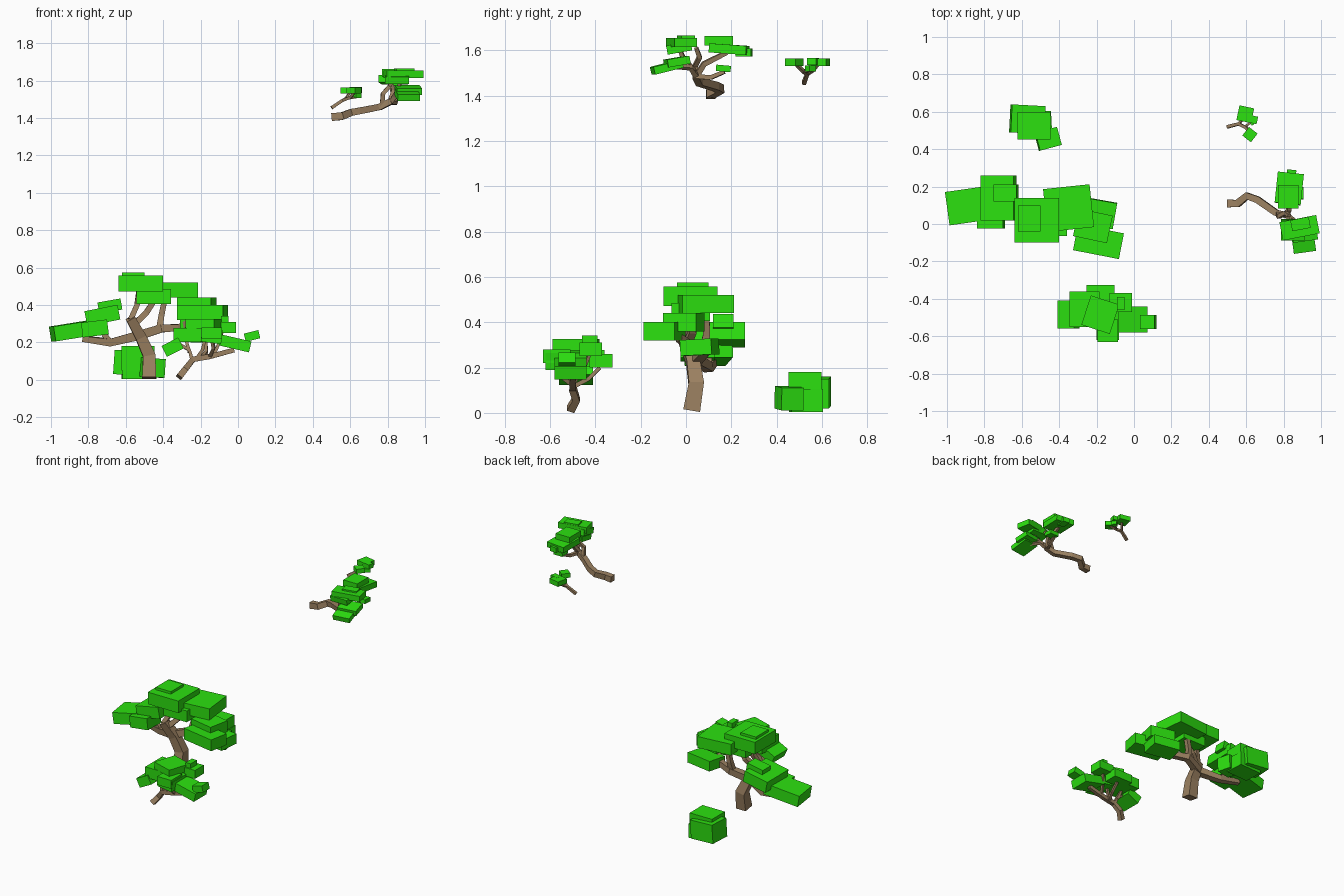
import bpy, bmesh
from math import radians
from mathutils import Vector, Matrix, Euler


def material(name, color):
    m = bpy.data.materials.new(name)
    m.diffuse_color = color
    return m


LEAF = material("leaf_green", (0.025, 0.75, 0.005, 1))
BARK = material("bark_brown", (0.33, 0.22, 0.12, 1))


def finish(bm, name, mat):
    bmesh.ops.recalc_face_normals(bm, faces=bm.faces)
    me = bpy.data.meshes.new(name)
    bm.to_mesh(me)
    bm.free()
    me.materials.append(mat)
    bpy.context.collection.objects.link(bpy.data.objects.new(name, me))


def foliage(name, boxes):
    """Leaf blocks: centre, size, then turn about z, tilt about x and y (degrees)."""
    bm = bmesh.new()
    for c, s, *rot in boxes:
        rz, tx, ty = (rot + [0, 0, 0])[:3]
        m = Matrix.LocRotScale(Vector(c), Euler((radians(tx), radians(ty), radians(rz))), Vector(s))
        bmesh.ops.create_cube(bm, size=1, matrix=m)
    finish(bm, name, LEAF)


def branches(name, paths):
    """Square-section tapering limbs: start width, end width, path points."""
    bm = bmesh.new()
    for w0, w1, pts in paths:
        pts = [Vector(p) for p in pts]
        rings, n = [], len(pts) - 1
        t0 = (pts[1] - pts[0]).normalized()
        side = Vector((0, 1, 0)) if abs(t0.y) < 0.8 else Vector((1, 0, 0))
        for i, p in enumerate(pts):
            t = (pts[min(i + 1, n)] - pts[max(i - 1, 0)]).normalized()
            side = (side - t * side.dot(t)).normalized()
            up = t.cross(side)
            h = (w0 + (w1 - w0) * i / n) / 2
            rings.append([bm.verts.new(p + side * a * h + up * b * h)
                          for a, b in ((-1, -1), (1, -1), (1, 1), (-1, 1))])
        for a, b in zip(rings, rings[1:]):
            for k in range(4):
                bm.faces.new((a[k], a[(k + 1) % 4], b[(k + 1) % 4], b[k]))
        bm.faces.new(rings[0])
        bm.faces.new(rings[-1])
    finish(bm, name, BARK)


# Large ground tree
branches("large_tree_trunk", [
    (.075, .05, [(-.475, .025, .01), (-.475, .045, .13), (-.52, .03, .23), (-.575, -.01, .33)]),
    (.05, .03, [(-.52, .03, .24), (-.68, .1, .2), (-.83, .12, .22)]),
    (.05, .03, [(-.54, .04, .235), (-.41, .08, .275), (-.31, .04, .28), (-.22, -.03, .33)]),
    (.035, .028, [(-.56, 0, .29), (-.49, .03, .36), (-.45, .02, .42)]),
    (.035, .028, [(-.42, .075, .275), (-.41, .09, .34), (-.39, .09, .44)]),
    (.03, .025, [(-.575, -.01, .32), (-.54, .02, .4), (-.53, .02, .48)]),
    (.03, .025, [(-.68, .1, .2), (-.73, .1, .26), (-.74, .12, .32)]),
])
foliage("large_tree_leaves", [
    ((-.87, .1, .265), (.25, .18, .08), 8, 0, -9),
    ((-.725, .14, .345), (.18, .24, .08), 0, 0, -11),
    ((-.765, .05, .275), (.14, .15, .08), 0, 0, -7),
    ((-.685, .165, .395), (.125, .09, .06), 0, 0, -10),
    ((-.52, .02, .515), (.24, .24, .085)),
    ((-.56, .03, .56), (.12, .14, .03)),
    ((-.45, .02, .445), (.185, .17, .08)),
    ((-.35, .085, .48), (.25, .23, .08), 6),
    ((-.22, -.01, .4), (.185, .15, .08), -12),
    ((-.19, -.095, .36), (.25, .14, .08), -11),
    ((-.2, .06, .29), (.2, .14, .07), -10, 3),
])

# Small tree in front
branches("small_tree_trunk", [
    (.035, .025, [(-.315, -.51, .015), (-.28, -.485, .06), (-.24, -.5, .11), (-.15, -.5, .125), (-.02, -.5, .16)]),
    (.02, .015, [(-.245, -.5, .105), (-.26, -.49, .16), (-.33, -.48, .2)]),
    (.02, .015, [(-.26, -.49, .15), (-.28, -.46, .22)]),
    (.02, .015, [(-.22, -.5, .115), (-.19, -.5, .16), (-.17, -.5, .25)]),
    (.02, .015, [(-.19, -.49, .12), (-.17, -.43, .15), (-.17, -.38, .2)]),
    (.02, .015, [(-.15, -.5, .125), (-.13, -.56, .17), (-.14, -.58, .22)]),
    (.018, .013, [(-.13, -.5, .13), (-.1, -.45, .2), (-.08, -.42, .27)]),
])
foliage("small_tree_leaves", [
    ((-.35, -.485, .175), (.1, .15, .065), 0, 0, -27),
    ((-.265, -.455, .24), (.16, .19, .075)),
    ((-.18, -.485, .3), (.16, .165, .05), -18),
    ((-.14, -.53, .235), (.11, .18, .075), 0, 0, 8),
    ((-.015, -.51, .195), (.165, .14, .06), 0, 0, 13),
    ((.075, -.525, .235), (.08, .075, .045), 0, 0, -14),
    ((-.07, -.42, .28), (.12, .1, .06)),
    ((-.18, -.375, .23), (.15, .1, .06)),
    ((-.14, -.57, .25), (.11, .12, .06)),
    ((-.07, -.425, .32), (.04, .07, .045)),
])

# Low bush at the back left
foliage("bush_leaves", [
    ((-.57, .56, .09), (.18, .15, .13), -3, 0, 4),
    ((-.535, .525, .115), (.175, .145, .13)),
    ((-.46, .455, .065), (.12, .1, .1), 15, 0, 4),
    ((-.53, .53, .055), (.18, .14, .1), 3),
])

# Larger raised tree leaning sideways
branches("raised_tree_trunk", [
    (.042, .032, [(.5, .11, 1.405), (.555, .11, 1.41), (.605, .15, 1.43), (.66, .13, 1.44),
                  (.76, .06, 1.46), (.82, .045, 1.49)]),
    (.025, .018, [(.77, .055, 1.465), (.775, .04, 1.53), (.81, .06, 1.57), (.83, .045, 1.61)]),
    (.025, .018, [(.81, .045, 1.485), (.83, .08, 1.54), (.82, .14, 1.57), (.82, .18, 1.59)]),
    (.022, .016, [(.81, .045, 1.485), (.84, .11, 1.48), (.85, .17, 1.505)]),
    (.025, .018, [(.82, .045, 1.49), (.85, .02, 1.525), (.89, -.05, 1.53)]),
    (.022, .016, [(.83, .035, 1.51), (.86, -.01, 1.56), (.87, -.03, 1.61)]),
])
foliage("raised_tree_leaves", [
    ((.905, -.085, 1.525), (.12, .13, .035), 8, 14),
    ((.91, -.04, 1.55), (.135, .1, .035), 8, 10),
    ((.885, -.02, 1.635), (.2, .1, .04), 11),
    ((.85, -.03, 1.61), (.13, .11, .04), 0, 10),
    ((.89, 0, 1.655), (.1, .06, .02), 11),
    ((.825, .145, 1.642), (.11, .125, .043)),
    ((.83, .19, 1.605), (.14, .165, .04), -6, -4),
    ((.84, .255, 1.59), (.05, .07, .035), -6),
    ((.87, .165, 1.52), (.07, .065, .028), 0, -5),
])

# Tiny raised tree
branches("tiny_tree_trunk", [
    (.018, .014, [(.5, .52, 1.455), (.56, .535, 1.495), (.6, .515, 1.51), (.62, .49, 1.535)]),
    (.013, .011, [(.56, .535, 1.495), (.58, .56, 1.51), (.6, .585, 1.54)]),
    (.012, .01, [(.59, .52, 1.505), (.63, .545, 1.51)]),
])
foliage("tiny_tree_leaves", [
    ((.595, .587, 1.547), (.08, .08, .034), -12),
    ((.62, .478, 1.547), (.058, .058, .032), -38),
    ((.635, .55, 1.52), (.035, .035, .025), 35),
    ((.63, .56, 1.55), (.06, .04, .03), -12),
])
